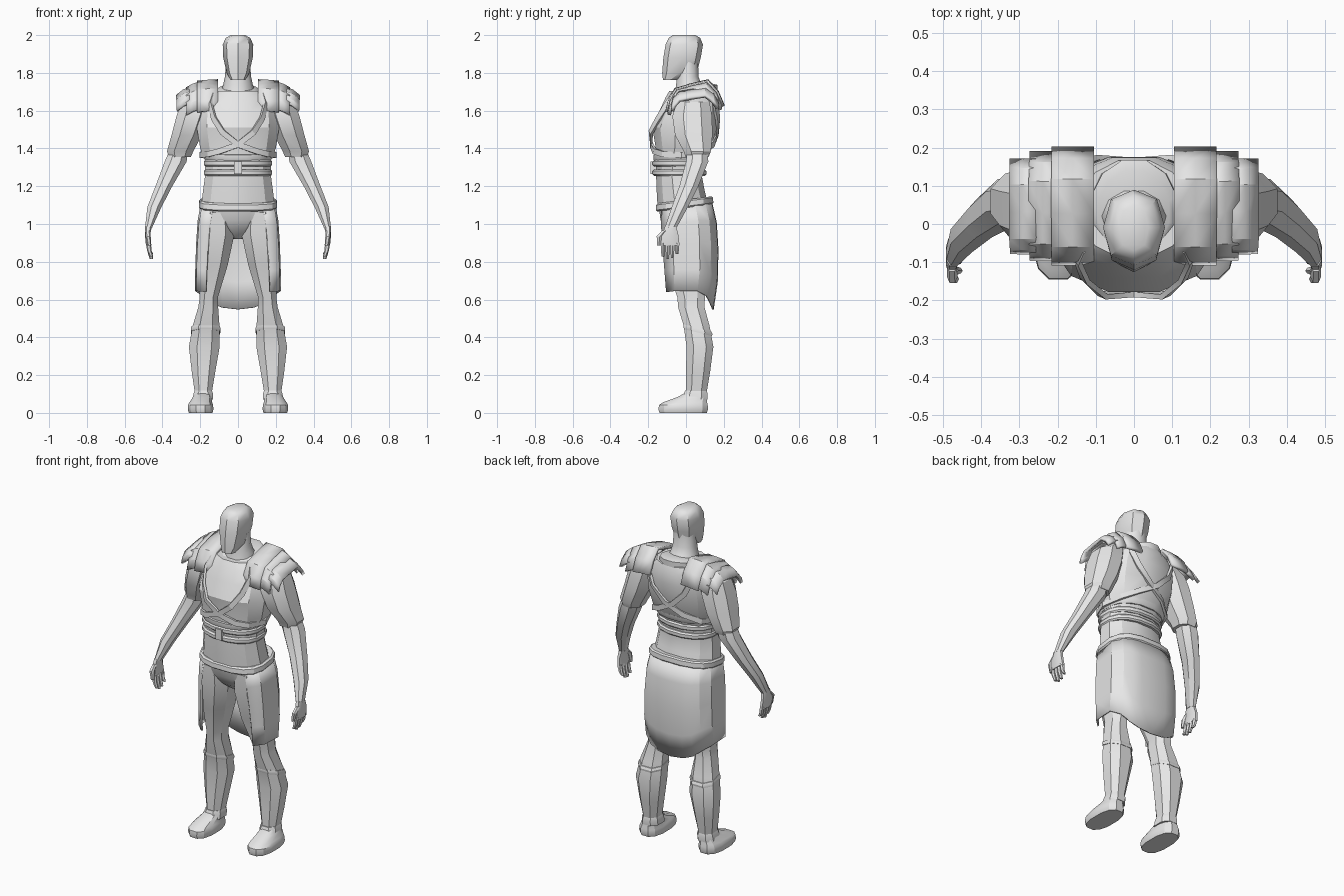
import bpy, bmesh, math
from mathutils import Vector

grey = bpy.data.materials.new("plain grey")
grey.diffuse_color = (0.8, 0.8, 0.8, 1)


def spow(v, p):
    return math.copysign(abs(v) ** p, v)


def section(x0, x1, yf, yb, a, p):
    """Point at angle a on a rounded-box outline."""
    return ((x0 + x1) / 2 + (x1 - x0) / 2 * spow(math.cos(a), p),
            (yf + yb) / 2 + (yb - yf) / 2 * spow(math.sin(a), p))


def finish(name, verts, faces, mirror=False, thick=0, angle=28):
    me = bpy.data.meshes.new(name)
    me.from_pydata(verts, [], faces)
    bm = bmesh.new()
    bm.from_mesh(me)
    bmesh.ops.recalc_face_normals(bm, faces=bm.faces)
    bm.to_mesh(me)
    bm.free()
    me.materials.append(grey)
    ob = bpy.data.objects.new(name, me)
    bpy.context.collection.objects.link(ob)
    if mirror:
        m = ob.modifiers.new("mirror", 'MIRROR')
        m.use_clip = True
    if thick:
        s = ob.modifiers.new("thickness", 'SOLIDIFY')
        s.thickness = thick
        s.offset = 0
    bpy.ops.object.select_all(action='DESELECT')
    ob.select_set(True)
    bpy.context.view_layer.objects.active = ob
    bpy.ops.object.shade_smooth_by_angle(angle=math.radians(angle))
    return ob


def loft(name, rings, n=8, p=1.0, half=True, mirror=False, slope=0, angle=28):
    """Capped loft through rings of (z, x0, x1, y_front, y_back)."""
    verts, faces = [], []
    off = 0.5 if half else 0
    k = math.cos(math.pi / n) ** p if half else 1
    for z, x0, x1, yf, yb in rings:
        cx, cy = (x0 + x1) / 2, (yf + yb) / 2
        for i in range(n):
            x, y = section(x0, x1, yf, yb, 2 * math.pi * (i + off) / n - math.pi / 2, p)
            x, y = cx + (x - cx) / k, cy + (y - cy) / k
            verts.append((x, y, z + slope * (y - cy)))
    for r in range(len(rings) - 1):
        for i in range(n):
            j = (i + 1) % n
            faces.append((r * n + i, r * n + j, r * n + n + j, r * n + n + i))
    faces += [tuple(range(n)), tuple(range((len(rings) - 1) * n, len(rings) * n))]
    return finish(name, verts, faces, mirror, angle=angle)


def sym(rows):
    return [(z, -r, r, f, b) for z, r, f, b in rows]


# Head and neck
loft("head", sym([(1.762, .040, -.122, -.045), (1.80, .060, -.126, .058), (1.88, .078, -.120, .078),
                  (1.95, .081, -.108, .090), (1.985, .065, -.092, .075), (2.0, .038, -.07, .05)]),
     n=8, p=.85, half=False, angle=38)
loft("neck", sym([(1.62, .10, -.08, .13), (1.70, .086, -.058, .11), (1.74, .074, -.052, .082),
                  (1.78, .066, -.048, .066), (1.86, .060, -.04, .064)]), n=10, angle=45)

# Torso
TORSO = sym([(1.08, .197, -.150, .125), (1.17, .186, -.155, .10), (1.25, .175, -.158, .085),
             (1.34, .174, -.160, .10), (1.40, .20, -.160, .13), (1.51, .218, -.178, .165),
             (1.60, .214, -.140, .176), (1.67, .185, -.108, .174), (1.705, .135, -.088, .166)])
loft("torso", TORSO, n=12, p=.9)
loft("collar", sym([(1.66, .12, -.10, .166), (1.71, .112, -.092, .168), (1.722, .092, -.074, .14)]),
     n=12, slope=.2, angle=45)

# Waist bands, buckle and hip belt
for i, z in enumerate((1.255, 1.305)):
    loft(f"waist_band_{i + 1}", sym([(z, .174, -.168, .10), (z + .008, .180, -.177, .108),
                                     (z + .026, .180, -.177, .108), (z + .034, .174, -.168, .10)]),
         n=16, p=.88)
loft("upper_sash", sym([(1.345, .178, -.168, .115), (1.355, .184, -.173, .122), (1.378, .190, -.173, .126)]),
     n=16, p=.88, slope=.08)
loft("buckle", sym([(1.265, .02, -.187, -.16), (1.33, .02, -.187, -.16)]), n=4, p=.5)
loft("hip_belt", sym([(1.085, .20, -.152, .138), (1.093, .207, -.160, .145),
                      (1.120, .205, -.158, .143), (1.128, .195, -.150, .136)]), n=16, p=.74, slope=.13)
loft("pelvis", sym([(1.10, .19, -.145, .12), (1.02, .16, -.135, .115), (.96, .075, -.10, .09),
                    (.92, .02, -.05, .05)]), n=12, p=.75)


# Crossed chest straps that follow the torso
def torso_point(deg, z, out):
    for lo, hi in zip(TORSO, TORSO[1:]):
        if z <= hi[0]:
            break
    t = min(1, (z - lo[0]) / (hi[0] - lo[0]))
    x0, x1, f, b = [lo[i] + (hi[i] - lo[i]) * t for i in range(1, 5)]
    return Vector((*section(x0 - out, x1 + out, f - out, b + out, math.radians(deg), .9), z))


def strap(name, flip):
    keys = [(-40, 1.69), (-47, 1.64), (-58, 1.56), (-72, 1.485), (-90, 1.42), (-115, 1.385), (-140, 1.37),
            (-180, 1.365), (-220, 1.38), (-250, 1.42), (-275, 1.48), (-295, 1.56), (-310, 1.64), (-318, 1.69)]
    inner, outer = [], []
    for d, z in keys:
        # the band stands off the chest in front
        lift = .012 if -130 < d < -60 else .003
        inner.append(torso_point(d, z, .002 + lift))
        outer.append(torso_point(d, z, .016 + lift))
    verts, faces = [], []
    for i in range(len(keys)):
        tan = inner[min(i + 1, len(keys) - 1)] - inner[max(i - 1, 0)]
        norm = Vector((outer[i].x, outer[i].y, 0)).normalized()
        w = tan.cross(norm).normalized() * .015
        for q in (inner[i] - w, outer[i] - w, outer[i] + w, inner[i] + w):
            verts.append((q.x * flip, q.y, q.z))
    for i in range(len(keys) - 1):
        for j in range(4):
            k = (j + 1) % 4
            faces.append((i * 4 + j, i * 4 + k, i * 4 + 4 + k, i * 4 + 4 + j))
    faces += [(0, 1, 2, 3), tuple(range(len(verts) - 4, len(verts)))]
    finish(name, verts, faces)


strap("strap_a", 1)
strap("strap_b", -1)


# Layered shoulder plates
def plate(name, x0, x1, drop0, drop1, sy, sz):
    prof = [(-.100, 1.60), (-.088, 1.655), (-.055, 1.712), (.03, 1.737), (.115, 1.758), (.165, 1.70), (.195, 1.63)]
    verts = [(x, .045 + (y - .045) * sy, 1.758 - d - (1.758 - z) * sz)
             for x, d in ((x0, drop0), ((x0 + x1) / 2, drop0 * .65 + drop1 * .35), (x1, drop1)) for y, z in prof]
    n = len(prof)
    faces = [(r * n + i, r * n + i + 1, r * n + n + i + 1, r * n + n + i) for r in (0, 1) for i in range(n - 1)]
    finish(name, verts, faces, mirror=True, thick=.018, angle=18)


plate("shoulder_plate_inner", .105, .216, 0, .008, 1, 1)
plate("shoulder_plate_middle", .20, .272, .012, .042, .92, .88)
plate("shoulder_plate_outer", .255, .322, .040, .082, .80, .5)

# Arms
loft("sleeve", [(1.695, .15, .235, -.02, .10), (1.645, .14, .300, -.052, .125), (1.57, .155, .326, -.072, .138),
                (1.47, .192, .352, -.058, .14), (1.385, .236, .376, -.012, .132), (1.355, .25, .365, -.002, .120)],
     n=8, p=.9, mirror=True)
loft("forearm", [(1.42, .26, .35, .01, .115), (1.33, .272, .388, .0, .118), (1.20, .348, .437, -.035, .065),
                 (1.09, .405, .480, -.075, .01), (.98, .455, .492, -.112, -.05)], n=8, p=.9, mirror=True)
loft("palm", [(.99, .455, .491, -.11, -.052), (.94, .466, .493, -.128, -.04),
              (.885, .463, .487, -.134, -.034)], n=8, p=.7, mirror=True)
for i, (y, tip) in enumerate([(-.121, .828), (-.096, .815), (-.071, .82), (-.047, .84)]):
    loft(f"finger_{i + 1}", [(.90, .463, .486, y - .011, y + .011),
                             (.86, .459, .480, y - .012, y + .009),
                             (tip, .450, .466, y - .008, y + .006)], n=6, mirror=True)
loft("thumb", [(.965, .466, .488, -.125, -.095), (.935, .464, .488, -.155, -.122),
               (.885, .460, .477, -.154, -.134)], n=6, mirror=True)

# Legs, boot cuffs and feet
loft("leg", [(1.06, .03, .185, -.13, .11), (.95, .018, .197, -.128, .115), (.78, .055, .202, -.100, .11),
             (.61, .107, .203, -.045, .10), (.56, .105, .210, -.042, .098), (.46, .098, .24, -.012, .125),
             (.35, .097, .26, .003, .145), (.22, .12, .245, .0, .128), (.10, .14, .228, .0, .108)],
     n=8, p=.85, mirror=True)
loft("boot_cuff", [(.425, .096, .250, -.010, .138), (.437, .093, .250, -.014, .140), (.45, .095, .246, -.012, .134)],
     n=8, p=.85, mirror=True, slope=-.25)
loft("ankle_cuff", [(.07, .132, .24, -.02, .113), (.10, .132, .236, -.012, .115), (.118, .138, .23, -.005, .110)],
     n=8, p=.8, mirror=True)
loft("foot", [(0, .135, .260, -.140, .11), (.018, .13, .266, -.146, .116), (.042, .132, .264, -.143, .115),
              (.056, .137, .257, -.122, .112), (.082, .141, .240, -.050, .110), (.105, .143, .230, -.005, .108)],
     n=12, p=.78, mirror=True)

# Open-fronted skirt
rows = [(0, .198, -.146, .133, -56), (.2, .214, -.150, .158, -54), (.45, .222, -.146, .167, -52),
        (.75, .227, -.136, .163, -50), (1, .227, -.126, .142, -49)]
hem = [.64, .645, .645, .618, .580, .558, .548]
sv = []
for t, r, f, b, edge in rows:
    for c, a in enumerate((edge, -22, 15, 42, 60, 76, 90)):
        x, y = section(-r, r, f, b, math.radians(a), .7)
        top = 1.10 + .13 * (y + .01)
        sv.append((0 if c == 6 else x, y, top + (hem[c] - top) * t))
sf = [(r * 7 + c, r * 7 + c + 1, r * 7 + 8 + c, r * 7 + 7 + c) for r in range(4) for c in range(6)]
finish("skirt", sv, sf, mirror=True, thick=.01)
